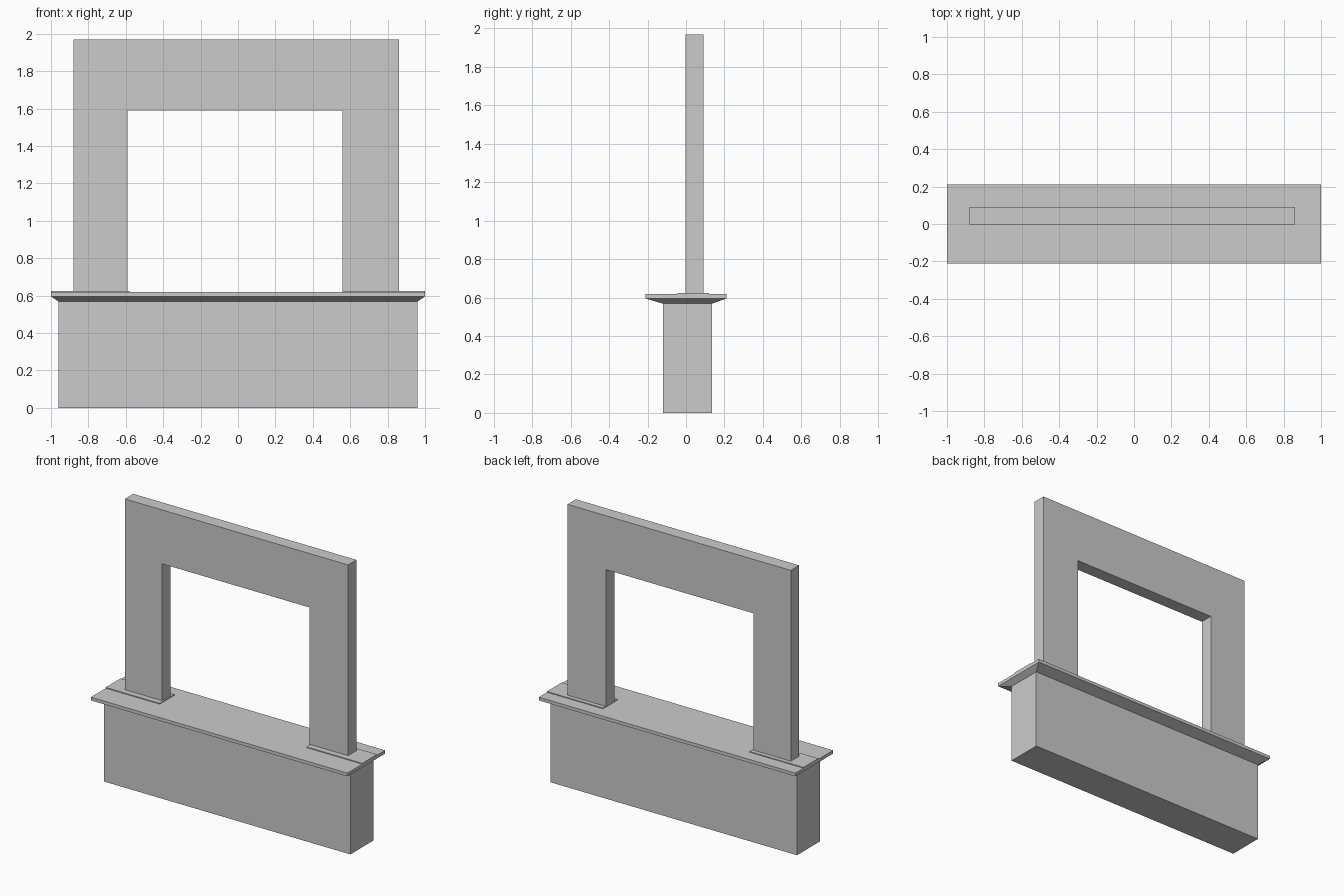
import bpy

if "Cube" in bpy.data.objects:
    bpy.data.objects.remove(bpy.data.objects["Cube"])


def mesh_object(name, verts, faces):
    mesh = bpy.data.meshes.new(name)
    mesh.from_pydata(verts, [], faces)
    mesh.update()
    obj = bpy.data.objects.new(name, mesh)
    bpy.context.collection.objects.link(obj)
    return obj


def loft(name, rings):
    """Stack equal-sized vertex rings into a closed solid with end caps."""
    n = len(rings[0])
    verts = [v for ring in rings for v in ring]
    faces = [tuple(reversed(range(n))), tuple(range(len(verts) - n, len(verts)))]
    for r in range(len(rings) - 1):
        for i in range(n):
            j = (i + 1) % n
            faces.append((r * n + i, r * n + j, (r + 1) * n + j, (r + 1) * n + i))
    return mesh_object(name, verts, faces)


def rect(x0, x1, y0, y1, z):
    return [(x0, y0, z), (x1, y0, z), (x1, y1, z), (x0, y1, z)]


# Solid wall base, slightly behind centre
BASE = (-0.96, 0.96, -0.12, 0.135)
loft("wall_base", [rect(*BASE, 0), rect(*BASE, 0.568)])

# Ledge slab with an underside tapering in to the wall
SLAB = (-1, 1, -0.21, 0.21)
loft("ledge", [rect(*BASE, 0.568), rect(*SLAB, 0.595), rect(*SLAB, 0.618)])

# Thin foot plates from each leg out to the ledge ends
for side, x0, x1 in (("left", -1, -0.58), ("right", 0.565, 1)):
    plate = (x0, x1, -0.045, 0.12)
    loft(f"{side}_foot_plate", [rect(*plate, 0.618), rect(*plate, 0.624)])

# Upright arch: one portal profile extruded through its depth
profile = [(-0.88, 0.62), (-0.59, 0.62), (-0.59, 1.588), (0.56, 1.588),
           (0.56, 0.62), (0.86, 0.62), (0.86, 1.968), (-0.88, 1.968)]
loft("arch_frame", [[(x, y, z) for x, z in profile] for y in (0.09, -0.003)])
